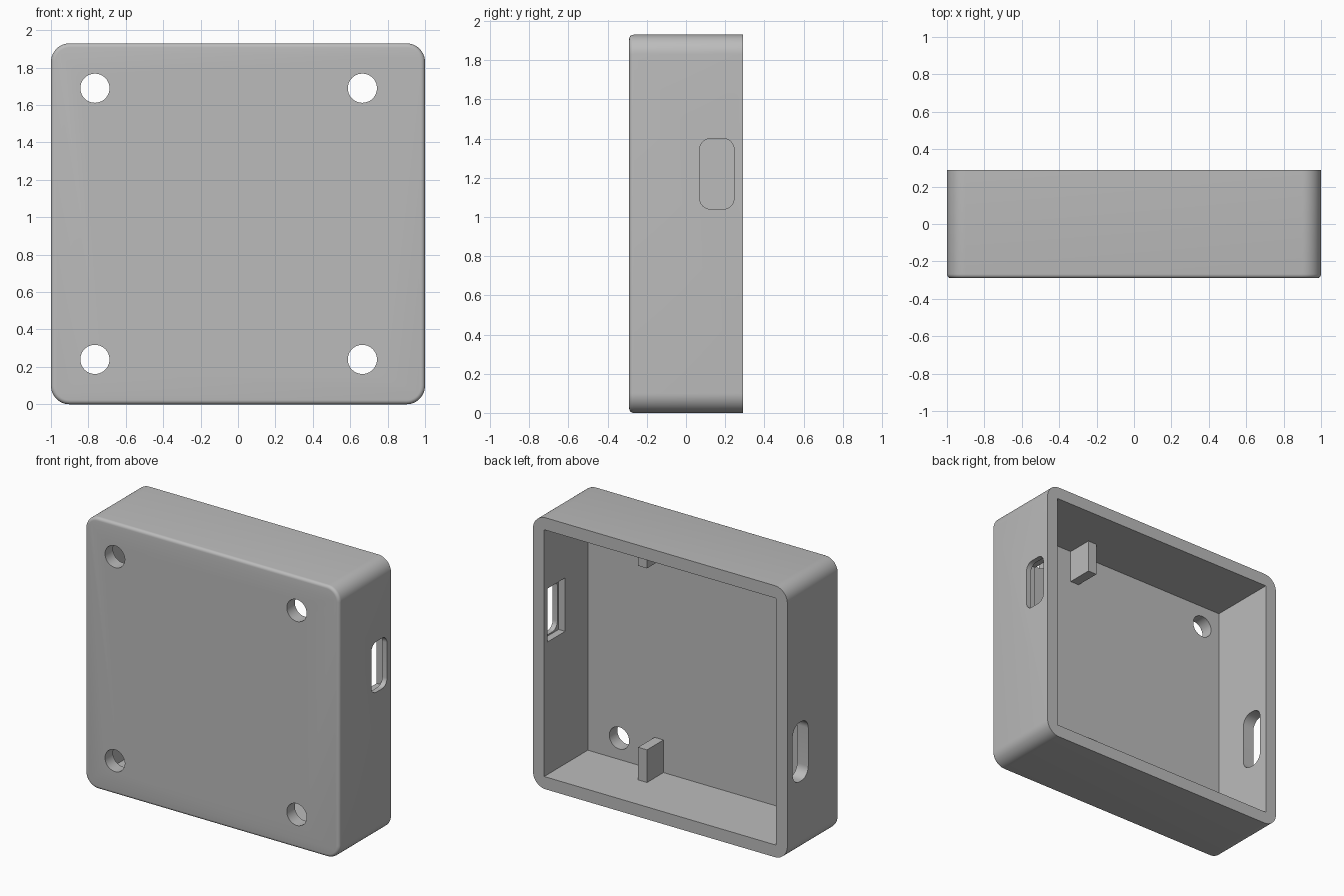
import bpy, bmesh, math
from mathutils import Vector

if "Cube" in bpy.data.objects:
    bpy.data.objects.remove(bpy.data.objects["Cube"], do_unlink=True)

# Single plain grey material
grey = bpy.data.materials.new("plain_grey")
grey.use_nodes = True
colour = (0.5, 0.5, 0.5, 1)
grey.diffuse_color = colour
grey.node_tree.nodes["Principled BSDF"].inputs["Base Color"].default_value = colour


def box(name, low, high, axis=None, radius=0, segments=10, front_fillet=0):
    """Box between two corners, with edges along one axis rounded."""
    low, high = Vector(low), Vector(high)
    bm = bmesh.new()
    bmesh.ops.create_cube(bm, size=1)
    for v in bm.verts:
        v.co = Vector((low[i] if v.co[i] < 0 else high[i]) for i in range(3))
    if axis is not None:
        edges = [e for e in bm.edges
                 if abs((e.verts[0].co - e.verts[1].co).normalized()[axis]) > 0.9]
        bmesh.ops.bevel(bm, geom=edges, offset=radius, offset_type='OFFSET',
                        segments=segments, profile=0.5, affect='EDGES')
    if front_fillet:
        edges = [e for e in bm.edges
                 if all(abs(v.co.y - low.y) < 1e-4 for v in e.verts)]
        bmesh.ops.bevel(bm, geom=edges, offset=front_fillet, offset_type='OFFSET',
                        segments=5, profile=0.5, affect='EDGES')
    bmesh.ops.recalc_face_normals(bm, faces=bm.faces)
    mesh = bpy.data.meshes.new(name)
    bm.to_mesh(mesh)
    bm.free()
    mesh.materials.append(grey)
    obj = bpy.data.objects.new(name, mesh)
    bpy.context.collection.objects.link(obj)
    return obj


def activate(obj):
    bpy.ops.object.select_all(action='DESELECT')
    obj.select_set(True)
    bpy.context.view_layer.objects.active = obj


def cut(target, cutter):
    """Subtract the cutter and discard it."""
    cutter.hide_render = True
    mod = target.modifiers.new("cut", 'BOOLEAN')
    mod.operation = 'DIFFERENCE'
    mod.solver = 'EXACT'
    mod.object = cutter
    activate(target)
    bpy.ops.object.modifier_apply(modifier=mod.name)
    bpy.data.objects.remove(cutter, do_unlink=True)


# Overall sizes
HEIGHT, DEPTH, WALL = 1.93, 0.29, 0.088
INNER_X, FLOOR = 1 - WALL, -0.2

# Rounded case, hollowed from the back
case = box("case", (-1, -DEPTH, 0), (1, DEPTH, HEIGHT), 1, 0.1, 12, 0.022)
cut(case, box("cavity", (-INNER_X, FLOOR, WALL), (INNER_X, 0.5, HEIGHT - WALL)))

# Four round mounting holes through the front
for x in (-0.765, 0.665):
    for z in (0.24, 1.69):
        bpy.ops.mesh.primitive_cylinder_add(vertices=40, radius=0.078, depth=0.3,
                                            location=(x, -0.25, z),
                                            rotation=(math.pi / 2, 0, 0))
        cut(case, bpy.context.object)

# Left port with a square recess on the inside
cut(case, box("left_slot", (0.85, 0.07, 1.04), (1.1, 0.245, 1.4), 0, 0.055))
cut(case, box("left_recess", (0.85, 0.055, 1.03), (0.963, 0.255, 1.41)))

# Right port
cut(case, box("right_slot", (-1.1, 0.055, 0.51), (-0.85, 0.23, 0.93), 0, 0.075))

activate(case)
bpy.ops.object.shade_smooth_by_angle(angle=math.radians(35))

# Support posts in the floor corners, at the bottom and top walls
for name, low, high in (("bottom_post", WALL - 0.02, 0.32),
                        ("top_post", HEIGHT - 0.32, HEIGHT - WALL + 0.02)):
    box(name, (0.317, FLOOR - 0.02, low), (0.387, -0.015, high))
